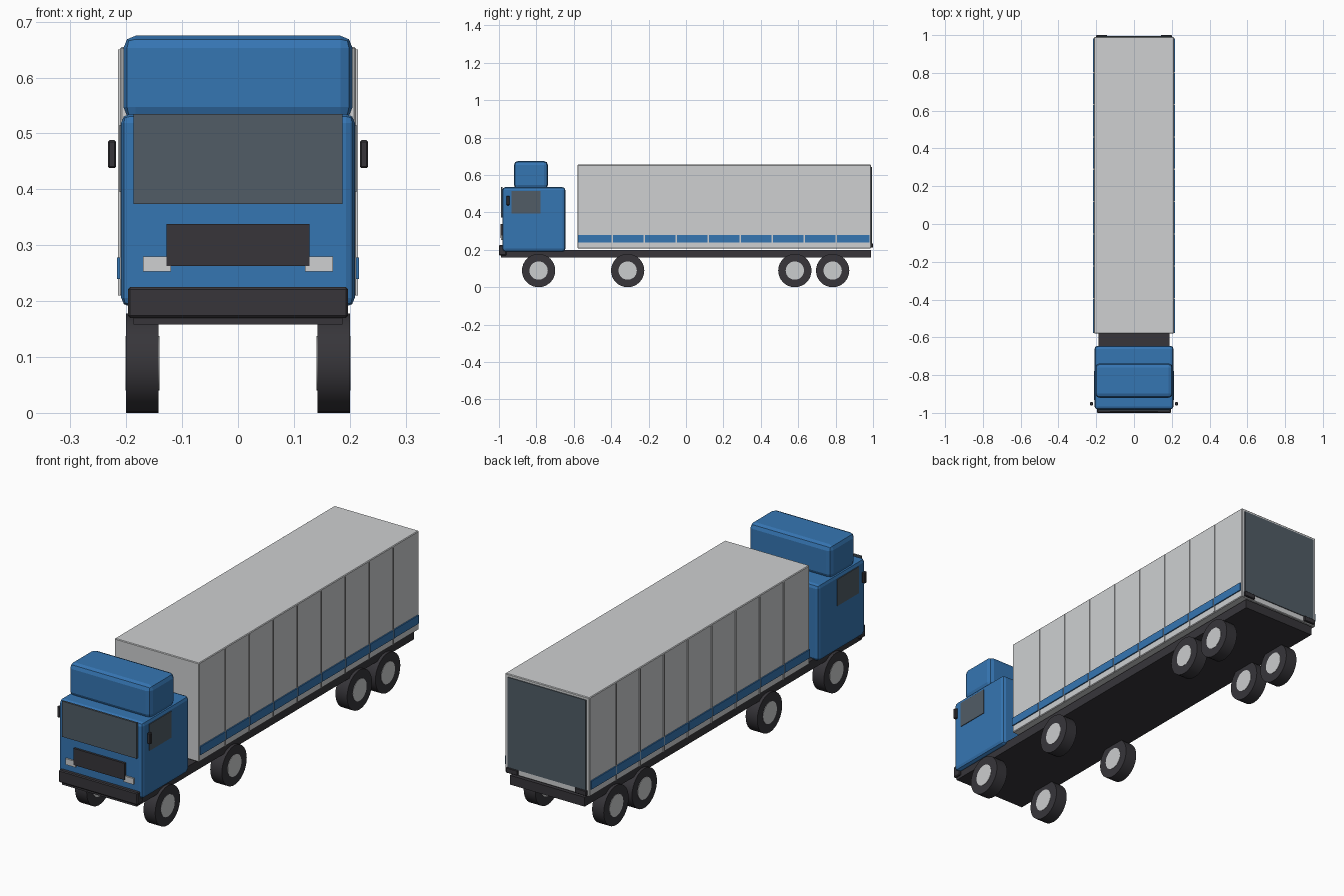
import bpy
import math

if "Cube" in bpy.data.objects:
    bpy.data.objects.remove(bpy.data.objects["Cube"])


def material(name, rgb):
    m = bpy.data.materials.new(name)
    m.diffuse_color = (*rgb, 1)
    m.use_nodes = True
    m.node_tree.nodes["Principled BSDF"].inputs["Base Color"].default_value = m.diffuse_color
    return m


BLUE = material("cab blue", (0.036, 0.18, 0.45))
WHITE = material("trailer light grey", (0.62, 0.63, 0.64))
GLASS = material("slate glass", (0.082, 0.107, 0.132))
DARK = material("black plastic", (0.038, 0.036, 0.042))
HUB = material("hub silver", (0.60, 0.61, 0.62))


def box(name, x, y, z, mat, bevel=0.0, segments=1):
    """Box from (min, max) ranges, with optional rounded edges."""
    bpy.ops.mesh.primitive_cube_add(size=1, location=[(r[0] + r[1]) / 2 for r in (x, y, z)])
    ob = bpy.context.object
    ob.name = name
    ob.scale = [r[1] - r[0] for r in (x, y, z)]
    bpy.ops.object.transform_apply(location=False, rotation=False, scale=True)
    ob.data.materials.append(mat)
    if bevel:
        mod = ob.modifiers.new("rounded edges", 'BEVEL')
        mod.width = bevel
        mod.segments = segments
    return ob


def pair(name, x, y, z, mat, bevel=0.0, segments=1):
    """The same box on the right and on the left."""
    box(name + "_right", x, y, z, mat, bevel, segments)
    box(name + "_left", (-x[1], -x[0]), y, z, mat, bevel, segments)


def disc(name, radius, x, y, z, width, mat):
    bpy.ops.mesh.primitive_cylinder_add(vertices=32, radius=radius, depth=width,
                                        location=(x, y, z), rotation=(0, math.pi / 2, 0))
    ob = bpy.context.object
    ob.name = name
    ob.data.materials.append(mat)
    bpy.ops.object.shade_smooth_by_angle(angle=math.radians(35))


# Chassis and bumpers
box("chassis", (-0.187, 0.187), (-0.99, 0.99), (0.158, 0.2), DARK)
box("front_bumper", (-0.197, 0.197), (-1.0, -0.96), (0.17, 0.225), DARK, 0.004)
pair("rear_lamp", (0.143, 0.2), (0.985, 1.0), (0.212, 0.235), DARK, 0.002)

# Cab
box("cab", (-0.209, 0.209), (-0.982, -0.645), (0.19, 0.535), BLUE, 0.016, 2)
box("roof_fairing", (-0.205, 0.205), (-0.92, -0.738), (0.525, 0.675), BLUE, 0.022, 2)
box("windshield", (-0.187, 0.187), (-0.99, -0.981), (0.374, 0.535), GLASS)
box("grille", (-0.128, 0.128), (-0.992, -0.981), (0.263, 0.338), DARK)
pair("headlight", (0.12, 0.17), (-0.99, -0.981), (0.253, 0.28), WHITE)
pair("side_window", (0.205, 0.212), (-0.933, -0.778), (0.395, 0.515), GLASS)
pair("mirror", (0.218, 0.233), (-0.96, -0.943), (0.438, 0.488), DARK, 0.003)

# Trailer box
FRONT, BACK = -0.58, 0.99
box("trailer_box", (-0.211, 0.211), (FRONT, BACK), (0.208, 0.655), WHITE, 0.003)
box("rear_door", (-0.195, 0.195), (BACK - 0.003, BACK + 0.004), (0.235, 0.642), GLASS)

# Side ribs, with stripe panels between them
ribs = [-0.394 + 0.171 * i for i in range(8)]
for i, y in enumerate(ribs):
    pair(f"side_rib_{i + 1}", (0.208, 0.2145), (y - 0.003, y + 0.003), (0.21, 0.65), WHITE)
ends = [FRONT] + ribs + [BACK - 0.005]
for i, (a, b) in enumerate(zip(ends, ends[1:])):
    pair(f"stripe_{i + 1}", (0.208, 0.2165), (a + 0.003, b - 0.003), (0.24, 0.278), BLUE)

# Wheels
for i, y in enumerate((-0.788, -0.312, 0.582, 0.784)):
    for side, s in (("right", 1), ("left", -1)):
        disc(f"tyre_{i + 1}_{side}", 0.089, s * 0.171, y, 0.089, 0.058, DARK)
        disc(f"hub_{i + 1}_{side}", 0.049, s * 0.171, y, 0.089, 0.061, HUB)
